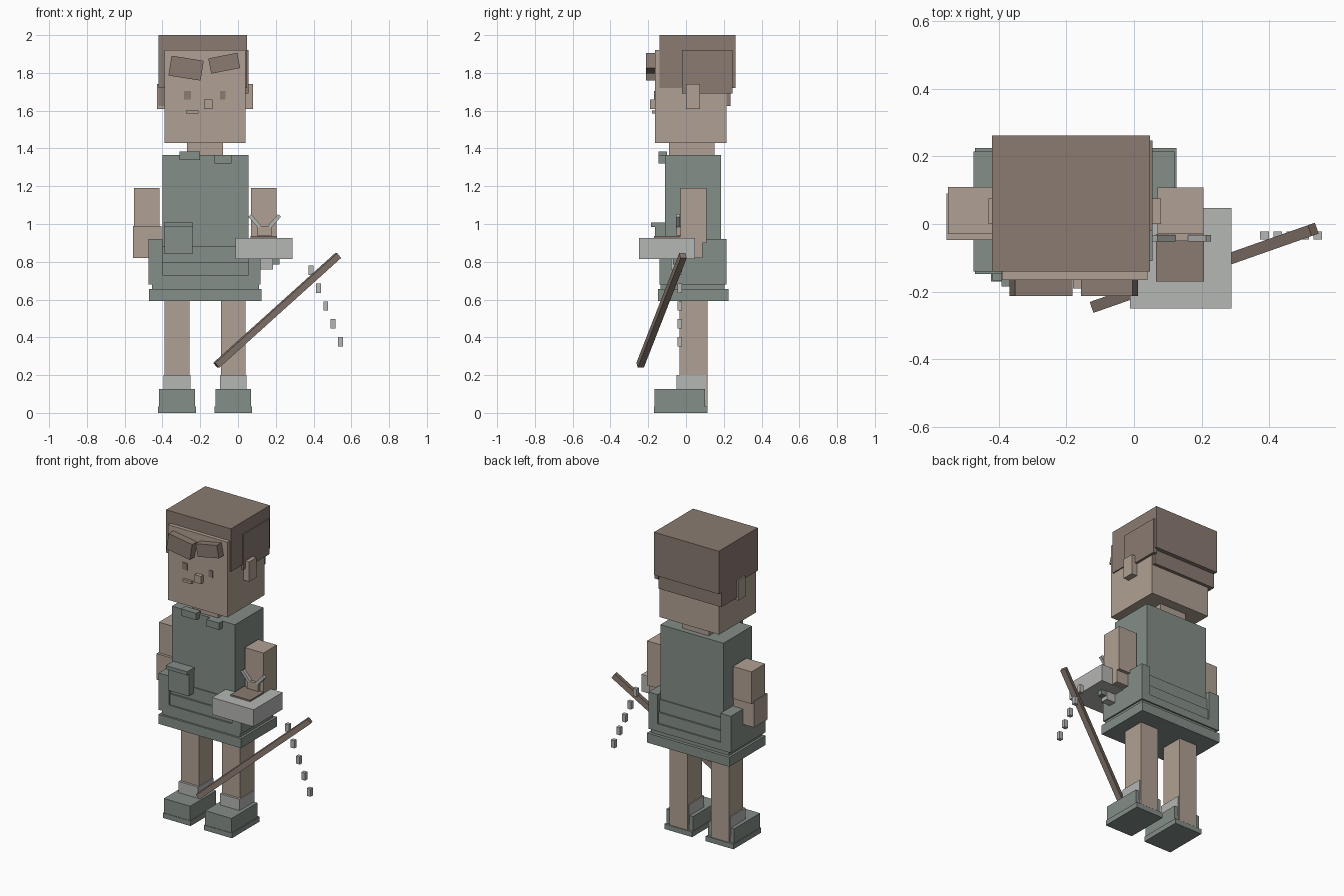
import bpy
from mathutils import Vector, Matrix
from math import radians

if "Cube" in bpy.data.objects:
    bpy.data.objects.remove(bpy.data.objects["Cube"])


def srgb(r, g, b):
    return [((c / 255 + 0.055) / 1.055) ** 2.4 for c in (r, g, b)] + [1]


def material(name, *rgb):
    m = bpy.data.materials.new(name)
    m.diffuse_color = srgb(*rgb)
    m.use_nodes = True
    m.node_tree.nodes["Principled BSDF"].inputs["Base Color"].default_value = m.diffuse_color
    return m


skin = material("skin", 176, 160, 147)
brown = material("dark_brown", 138, 123, 113)
green = material("grey_green", 132, 142, 135)
grey = material("light_grey", 181, 183, 180)


def solid(name, mat, matrix):
    """Unit cube placed by a matrix."""
    bpy.ops.mesh.primitive_cube_add(size=1)
    ob = bpy.context.object
    ob.name = name
    ob.data.transform(matrix)
    ob.data.materials.append(mat)
    return ob


def box(name, mat, x, y, z, tilt=0):
    """Box from ranges, optionally tilted in the front plane."""
    mid = Vector([(r[0] + r[1]) / 2 for r in (x, y, z)])
    size = [r[1] - r[0] for r in (x, y, z)]
    return solid(name, mat, Matrix.Translation(mid)
                 @ Matrix.Rotation(radians(-tilt), 4, 'Y')
                 @ Matrix.Diagonal(size + [1]))


def bar(name, mat, a, b, width):
    """Square bar between two points."""
    a, b = Vector(a), Vector(b)
    d = b - a
    return solid(name, mat, Matrix.Translation((a + b) / 2)
                 @ d.to_track_quat('Z', 'Y').to_matrix().to_4x4()
                 @ Matrix.Diagonal((width, width, d.length, 1)))


# Head and hair
box("head", skin, (-.39, .04), (-.165, .215), (1.43, 1.92))
box("hair_cap", brown, (-.42, .047), (-.14, .262), (1.72, 2.0))
box("hair_lower", brown, (-.42, .035), (0, .235), (1.625, 1.73))
box("hair_side", brown, (.03, .055), (-.02, .247), (1.69, 1.92))
box("left_ear", skin, (-.43, -.38), (0, .075), (1.61, 1.74))
box("right_ear", skin, (.03, .08), (0, .075), (1.61, 1.74))

# Face
box("left_brow", brown, (-.361, -.189), (-.213, -.16), (1.772, 1.878), -9)
box("right_brow", brown, (-.151, .005), (-.213, -.16), (1.81, 1.892), 11)
box("left_eye", brown, (-.285, -.25), (-.169, -.16), (1.66, 1.705))
box("right_eye", brown, (-.095, -.065), (-.169, -.16), (1.66, 1.705))
box("nose", skin, (-.18, -.135), (-.19, -.16), (1.61, 1.66))
box("mouth", skin, (-.275, -.21), (-.18, -.16), (1.585, 1.602))

# Torso
box("neck", skin, (-.27, -.08), (-.09, .15), (1.35, 1.44))
box("torso", green, (-.40, .055), (-.11, .185), (.75, 1.365))
box("left_collar", green, (-.31, -.20), (-.145, -.1), (1.34, 1.385))
box("right_collar", green, (-.125, -.035), (-.145, -.1), (1.32, 1.365))

# Layered tunic bottom
box("tunic_waist", green, (-.41, .065), (-.118, .193), (.65, .88))
box("tunic_middle", green, (-.41, .065), (-.13, .205), (.65, .80))
box("left_tunic_side", green, (-.475, -.40), (-.14, .215), (.68, .92))
box("right_tunic_side", green, (.055, .12), (-.14, .215), (.68, .92))
box("tunic_band", green, (-.475, .12), (-.14, .215), (.68, .73))
box("tunic_gap", green, (-.455, .11), (-.135, .205), (.64, .69))
box("tunic_hem", green, (-.47, .125), (-.148, .225), (.593, .655))
box("pocket", green, (-.39, -.24), (-.165, -.1), (.84, .99))
box("pocket_flap", green, (-.392, -.238), (-.185, -.1), (.985, 1.008))

# Arms
box("left_upper_arm", skin, (-.55, -.415), (-.03, .11), (.98, 1.19))
box("left_forearm", skin, (-.555, -.405), (-.048, .09), (.82, .99))
box("right_upper_arm", skin, (.07, .205), (-.03, .108), (.90, 1.19))
box("right_forearm", skin, (.065, .205), (-.16, .087), (.82, .92))

# Tray with plate and wrist tie
box("tray", grey, (-.012, .288), (-.25, .048), (.815, .926))
box("tray_plate", brown, (.065, .207), (-.17, -.03), (.92, .936))
bar("left_tie_end", grey, (.062, -.042, 1.045), (.115, -.042, .985), .02)
bar("right_tie_end", grey, (.22, -.042, 1.045), (.167, -.042, .985), .02)
box("tie_knot", skin, (.10, .18), (-.05, -.02), (.94, .99))
box("tray_grip", grey, (.12, .185), (-.08, -.03), (.76, .82))
box("tray_grip_end", green, (.185, .22), (-.07, -.035), (.785, .82))

# Legs, socks and shoes
for side, x in (("left", -.323), ("right", -.025)):
    box(side + "_leg", skin, (x - .065, x + .065), (-.035, .113), (.035, .65))
    box(side + "_sock", grey, (x - .071, x + .071), (-.05, .105), (.07, .2))
    box(side + "_shoe", green, (x - .095, x + .095), (-.167, .1), (.02, .127))
    box(side + "_sole", green, (x - .1, x + .1), (-.17, .115), (0, .033))

# Stick and falling drops
bar("stick", brown, (-.115, -.243, .252), (.53, -.016, .833), .034)
for i in range(5):
    x, z = .386 + .0393 * i, .755 - .0945 * i
    box("drop", grey, (x - .013, x + .013), (-.046, -.022), (z - .025, z + .025))
